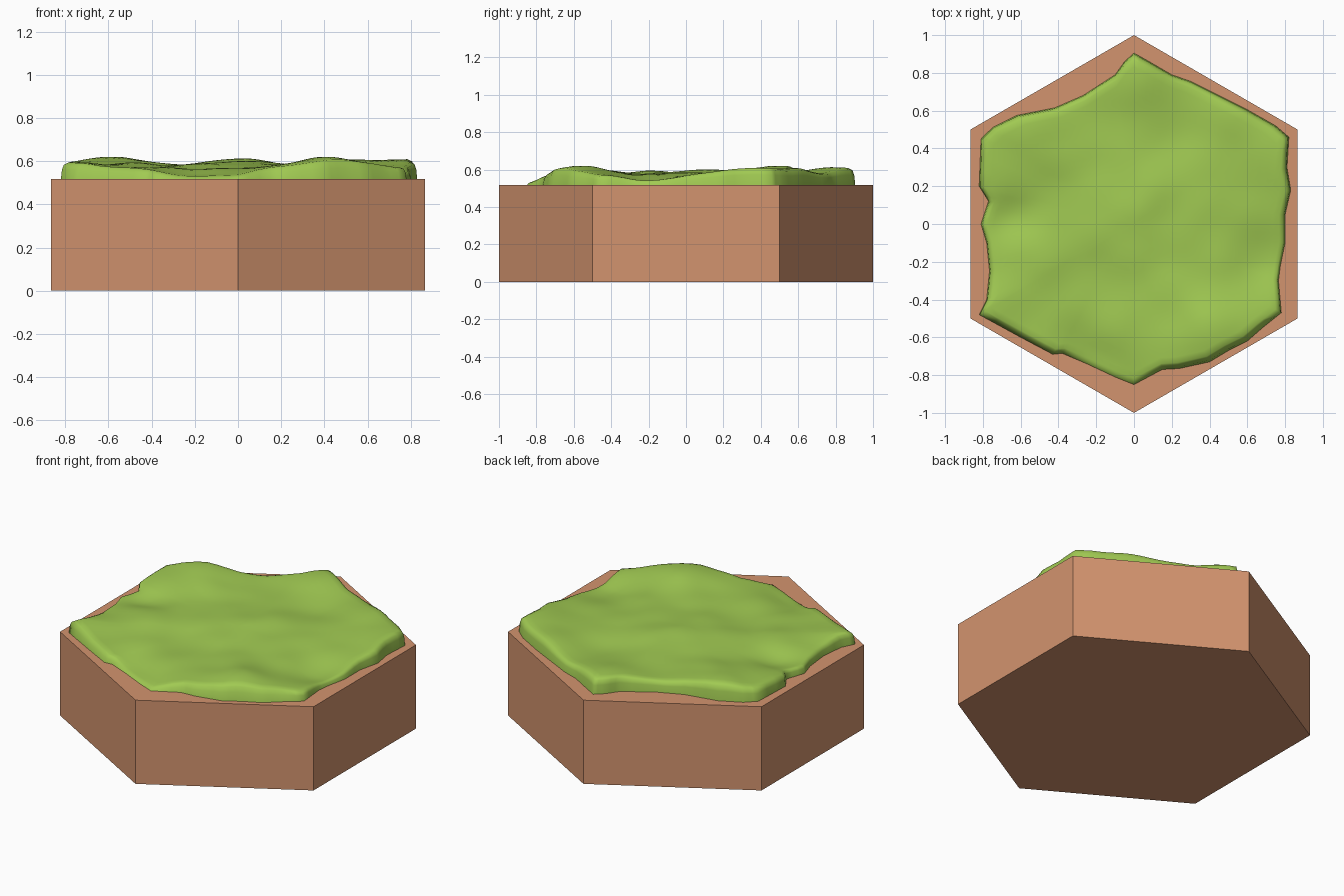
import bpy, bmesh, math
from mathutils import Vector, noise

if "Cube" in bpy.data.objects:
    bpy.data.objects.remove(bpy.data.objects["Cube"])

BASE_TOP = 0.517


def material(name, rgb):
    m = bpy.data.materials.new(name)
    m.diffuse_color = (*rgb, 1.0)
    m.use_nodes = True
    m.node_tree.nodes["Principled BSDF"].inputs["Base Color"].default_value = m.diffuse_color
    return m


def make_object(name, bm, mat):
    bmesh.ops.recalc_face_normals(bm, faces=bm.faces)
    me = bpy.data.meshes.new(name)
    bm.to_mesh(me)
    bm.free()
    me.materials.append(mat)
    ob = bpy.data.objects.new(name, me)
    bpy.context.collection.objects.link(ob)
    return ob


dirt = material("dirt_brown", (0.65, 0.295, 0.158))
grass = material("grass_green", (0.355, 0.59, 0.085))

# Hexagonal earth block with corners at front and back
bm = bmesh.new()
hexagon = [(math.cos(math.radians(30 + 60 * i)), math.sin(math.radians(30 + 60 * i)))
           for i in range(6)]
face = bm.faces.new([bm.verts.new((x, y, 0)) for x, y in hexagon])
ext = bmesh.ops.extrude_face_region(bm, geom=[face], use_keep_orig=True)
for v in ext["geom"]:
    if isinstance(v, bmesh.types.BMVert):
        v.co.z = BASE_TOP
make_object("earth_block", bm, dirt)

# Wavy outline of the grass patch, clockwise from the back corner
OUTLINE = [(0, .905), (.08, .86), (.2, .79), (.3, .755), (.45, .68), (.6, .605), (.75, .52),
           (.82, .46), (.81, .3), (.83, .18), (.80, .05), (.80, -.1), (.775, -.22),
           (.765, -.3), (.78, -.47), (.68, -.55), (.6, -.62), (.5, -.67), (.4, -.73),
           (.24, -.765), (.15, -.77), (0, -.85), (-.1, -.81), (-.25, -.74), (-.38, -.685),
           (-.43, -.69), (-.6, -.6), (-.82, -.48), (-.78, -.4), (-.765, -.25), (-.78, -.1),
           (-.81, 0), (-.77, .12), (-.82, .2), (-.81, .45), (-.75, .51), (-.62, .575),
           (-.42, .615), (-.27, .68), (-.1, .79), (-.05, .86)]

# Mounds and hollows: x, y, radius, height
BUMPS = [(0, .8, .2, .04), (-.6, .47, .25, .045), (.8, .35, .25, .035), (0, .1, .3, .025),
         (.4, -.58, .2, .045), (-.5, -.2, .2, .02), (-.22, -.76, .2, -.04),
         (.7, -.22, .17, -.035), (-.65, .03, .13, -.025), (.25, .5, .15, -.02),
         (-.2, -.28, .15, -.02), (0, -.87, .12, -.03), (-.76, -.45, .13, .02),
         (.48, .6, .2, .03)]


def height(x, y):
    h = 0.572 + 0.01 * noise.noise(Vector((x * 5, y * 5, 3.7)))
    for bx, by, r, a in BUMPS:
        h += a * math.exp(-((x - bx) ** 2 + (y - by) ** 2) / (r * r))
    return min(max(h, 0.532), 0.62)


# Outline refined between its points
loop = []
for i, p in enumerate(OUTLINE):
    q = OUTLINE[(i + 1) % len(OUTLINE)]
    for k in range(3):
        t = k / 3
        loop.append((p[0] + (q[0] - p[0]) * t, p[1] + (q[1] - p[1]) * t))


# The front rim slopes gently, the other rims are steep
def rim_scale(s, y):
    return 1 - (1 - s) * (1.8 if y < -0.5 else 1.0)


# Grass patch: rounded rim, then rings inward to the centre
RINGS = [(1.0, 0.0), (.994, .6), (.984, .9), (.96, 1.0)]
RINGS += [(.92 * (1 - i / 18), 1.0) for i in range(18)]
bm = bmesh.new()
rings = []
for s, rise in RINGS:
    ring = []
    for x, y in loop:
        k = rim_scale(s, y) if rise < 0.95 else s
        z = BASE_TOP + (height(x * k, y * k) - BASE_TOP) * rise
        ring.append(bm.verts.new((x * k, y * k, z)))
    rings.append(ring)
n = len(loop)
for a, b in zip(rings, rings[1:]):
    for i in range(n):
        j = (i + 1) % n
        bm.faces.new((a[i], a[j], b[j], b[i]))
centre = bm.verts.new((0, 0, height(0, 0)))
for i in range(n):
    bm.faces.new((rings[-1][i], rings[-1][(i + 1) % n], centre))
for f in bm.faces:
    f.smooth = True
patch = make_object("grass_patch", bm, grass)
# Grass faces point upward
if patch.data.polygons[-1].normal.z < 0:
    patch.data.flip_normals()
